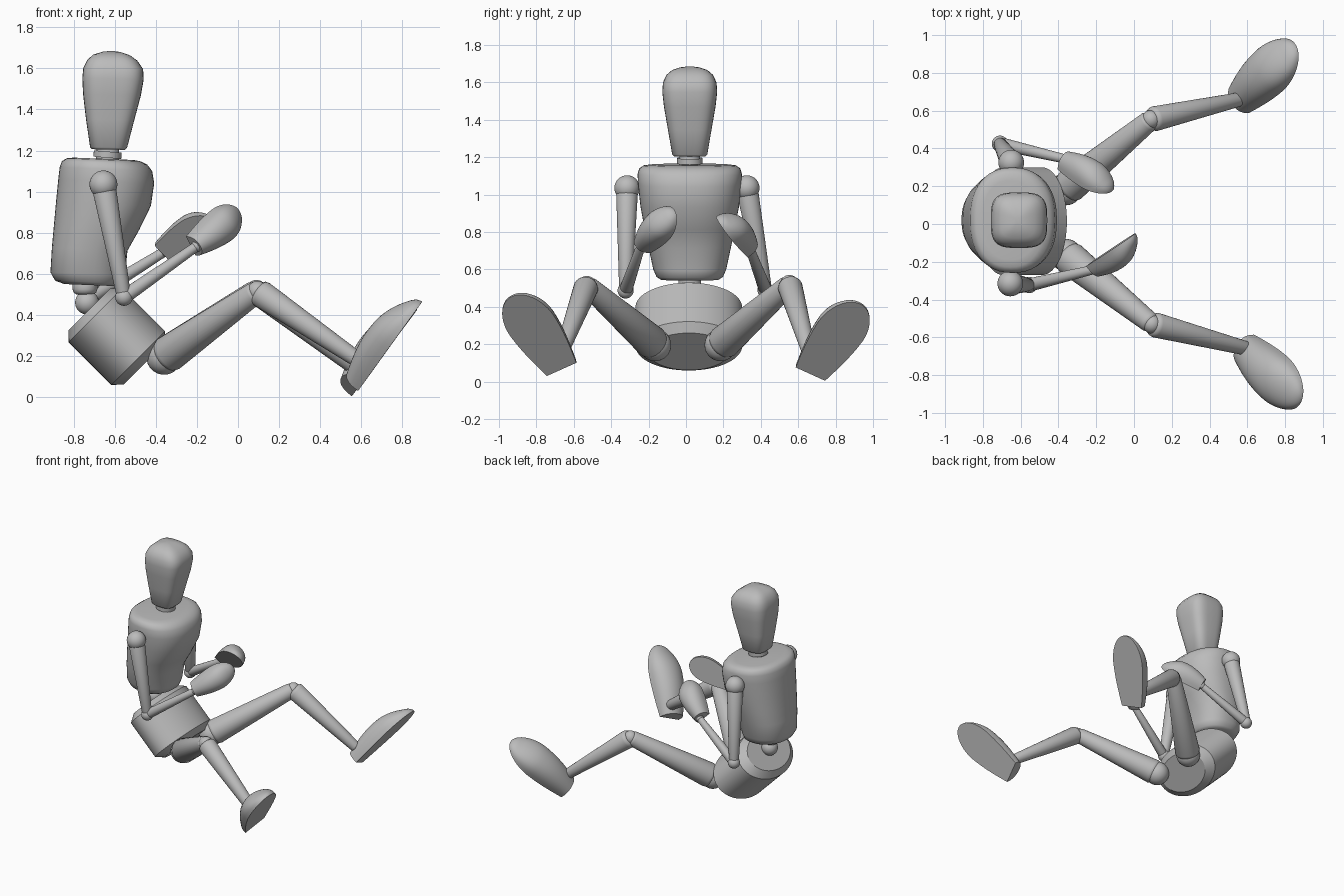
import bpy, bmesh, math
from mathutils import Vector as V

cube = bpy.data.objects.get("Cube")
if cube:
    bpy.data.objects.remove(cube, do_unlink=True)

GREY = (0.5, 0.5, 0.5, 1)
mat = bpy.data.materials.new("matte grey")
mat.use_nodes = True
mat.diffuse_color = GREY
mat.node_tree.nodes["Principled BSDF"].inputs["Base Color"].default_value = GREY
CY = 0.02  # centre line of the head and trunk


def finish(name, bm, angle=35):
    bmesh.ops.remove_doubles(bm, verts=bm.verts, dist=1e-5)
    bmesh.ops.recalc_face_normals(bm, faces=bm.faces)
    mesh = bpy.data.meshes.new(name)
    bm.to_mesh(mesh)
    bm.free()
    mesh.materials.append(mat)
    ob = bpy.data.objects.new(name, mesh)
    bpy.context.collection.objects.link(ob)
    bpy.ops.object.select_all(action='DESELECT')
    ob.select_set(True)
    bpy.context.view_layer.objects.active = ob
    bpy.ops.object.shade_smooth_by_angle(angle=math.radians(angle))
    return ob


def loft(name, rings, angle=35):
    """Skin a list of closed rings and cap both ends."""
    bm = bmesh.new()
    rows = [[bm.verts.new(p) for p in ring] for ring in rings]
    for a, b in zip(rows, rows[1:]):
        for i in range(len(a)):
            j = (i + 1) % len(a)
            bm.faces.new((a[i], a[j], b[j], b[i]))
    bm.faces.new(rows[0])
    bm.faces.new(rows[-1])
    return finish(name, bm, angle)


def oval(centre, u, v, power=2, count=48):
    """Superellipse ring spanned by the half-axis vectors u and v."""
    def curve(c):
        return math.copysign(abs(c) ** (2 / power), c)
    turns = [math.tau * i / count for i in range(count)]
    return [centre + u * curve(math.cos(t)) + v * curve(math.sin(t)) for t in turns]


def ball(name, centre, radius):
    bm = bmesh.new()
    bmesh.ops.create_uvsphere(bm, u_segments=32, v_segments=16, radius=radius)
    bmesh.ops.translate(bm, verts=bm.verts, vec=V(centre))
    finish(name, bm, 60)


def limb(name, a, b, ra, rb):
    """Tapered rod with small rounded rims."""
    a, b = V(a), V(b)
    axis = (b - a).normalized()
    u = axis.orthogonal().normalized()
    v = axis.cross(u)
    stations = [(a, ra * 0.7), (a + axis * ra * 0.15, ra * 0.92), (a + axis * ra * 0.4, ra),
                (b - axis * rb * 0.4, rb), (b - axis * rb * 0.1, rb * 0.9), (b, rb * 0.7)]
    loft(name, [oval(c, u * r, v * r, count=32) for c, r in stations], 50)


def paddle(name, heel, tip, normal, w_heel, w_max, h_heel, h_max):
    """Foot or hand: flat underside, domed back, square heel and round tip."""
    heel, tip = V(heel), V(tip)
    length = tip - heel
    along = length.normalized()
    n = V(normal)
    n = (n - along * n.dot(along)).normalized()
    side = n.cross(along)
    rings = []
    for i in range(25):
        t = math.sin(i / 24 * math.pi / 2)
        grow = math.sin(min(t / 0.65, 1) * math.pi / 2)
        cap = math.sqrt(max(0, 1 - max(0, (t - 0.6) / 0.4) ** 2))
        w = (w_heel + (w_max - w_heel) * grow) * cap + 1e-4
        h = (h_heel + (h_max - h_heel) * math.sin(min(t / 0.9, 1) * math.pi)) * cap + 1e-4
        arc = [math.pi * k / 20 for k in range(21)]
        rings.append([heel + length * t + side * w * math.cos(q) - n * h * math.sin(q) ** 0.75
                      for q in arc])
    loft(name, rings, 45)


def body(name, sections, power, slope):
    """Stack of level sections: z, back x, front x, half width in y."""
    rings = []
    for z, x0, x1, hy in sections:
        ring = oval(V(((x0 + x1) / 2, CY, z)), V(((x1 - x0) / 2, 0, 0)), V((0, hy, 0)), power)
        for p in ring:
            p.z -= slope * (p.x - (x0 + x1) / 2)
        rings.append(ring)
    return loft(name, rings, 50)


# Head and neck
body("head", [(1.205, -.71, -.55, .085), (1.215, -.72, -.54, .094), (1.35, -.74, -.505, .117),
              (1.47, -.754, -.473, .138), (1.55, -.758, -.459, .147), (1.60, -.753, -.462, .143),
              (1.64, -.733, -.49, .124), (1.665, -.705, -.525, .095), (1.68, -.66, -.57, .05),
              (1.684, -.63, -.60, .018)], 3.4, 0.02)
limb("neck", (-.637, CY, 1.13), (-.632, CY, 1.225), .055, .055)
limb("neck_collar", (-.636, CY, 1.168), (-.634, CY, 1.192), .068, .068)

# Chest, with a flat belly cut and fuller upper front
body("torso", [(.545, -.845, -.59, .155), (.56, -.89, -.565, .178), (.60, -.913, -.55, .195),
               (.72, -.906, -.538, .221), (.82, -.897, -.482, .242), (.94, -.886, -.424, .264),
               (1.05, -.875, -.408, .276), (1.11, -.868, -.418, .279), (1.14, -.857, -.442, .270),
               (1.155, -.835, -.475, .248), (1.16, -.80, -.51, .21)], 2.3, 0.04)

# Waist joint
limb("waist_plug", (-.745, CY, .50), (-.745, CY, .57), .06, .06)
ball("waist_ball", (-.735, CY, .46), .058)

# Pelvis: chamfered oval drum leaning back
axis = V((1, 0, -1)).normalized()
across = V((1, 0, 1)).normalized()
centre = V((-.59, .015, .294))
loft("pelvis", [oval(centre + axis * s, across * .185 * k, V((0, .285 * k, 0)), 2, 64)
                for s, k in ((-.189, .78), (-.147, 1), (.147, 1), (.189, .76))], 25)

# Arms: shoulder, elbow, wrist
arms = {"front": ((-.655, -.315, 1.035), (-.555, -.323, .487), (-.20, -.238, .735)),
        "rear": ((-.65, .325, 1.035), (-.71, .425, .49), (-.355, .342, .71))}
for side, (shoulder, elbow, wrist) in arms.items():
    ball(side + "_shoulder", shoulder, .068)
    limb(side + "_upper_arm", shoulder, elbow, .058, .035)
    ball(side + "_elbow", elbow, .043)
    limb(side + "_forearm", elbow, wrist, .035, .024)
    ball(side + "_wrist", wrist, .028)

# Hands
paddle("front_hand", (-.23, -.205, .735), (0, -.055, .905), (-.61, .79, 0), .055, .088, .085, .115)
paddle("rear_hand", (-.37, .31, .70), (-.12, .17, .86), (-.08, -.83, -.55), .055, .088, .085, .115)

# Legs: hip, knee, ankle
legs = {"front": ((-.36, -.165, .195), (.095, -.53, .515), (.60, -.66, .17)),
        "rear": ((-.36, .185, .195), (.09, .553, .52), (.56, .66, .15))}
for side, (hip, knee, ankle) in legs.items():
    ball(side + "_hip", hip, .086)
    limb(side + "_thigh", hip, knee, .09, .055)
    ball(side + "_knee", knee, .05)
    limb(side + "_calf", knee, ankle, .066, .038)

# Feet
paddle("front_foot", (.61, -.665, .065), (.89, -.93, .455), (.81, 0, -.59), .09, .135, .095, .135)
paddle("rear_foot", (.58, .665, .04), (.865, .93, .415), (.81, 0, -.59), .09, .135, .095, .135)
